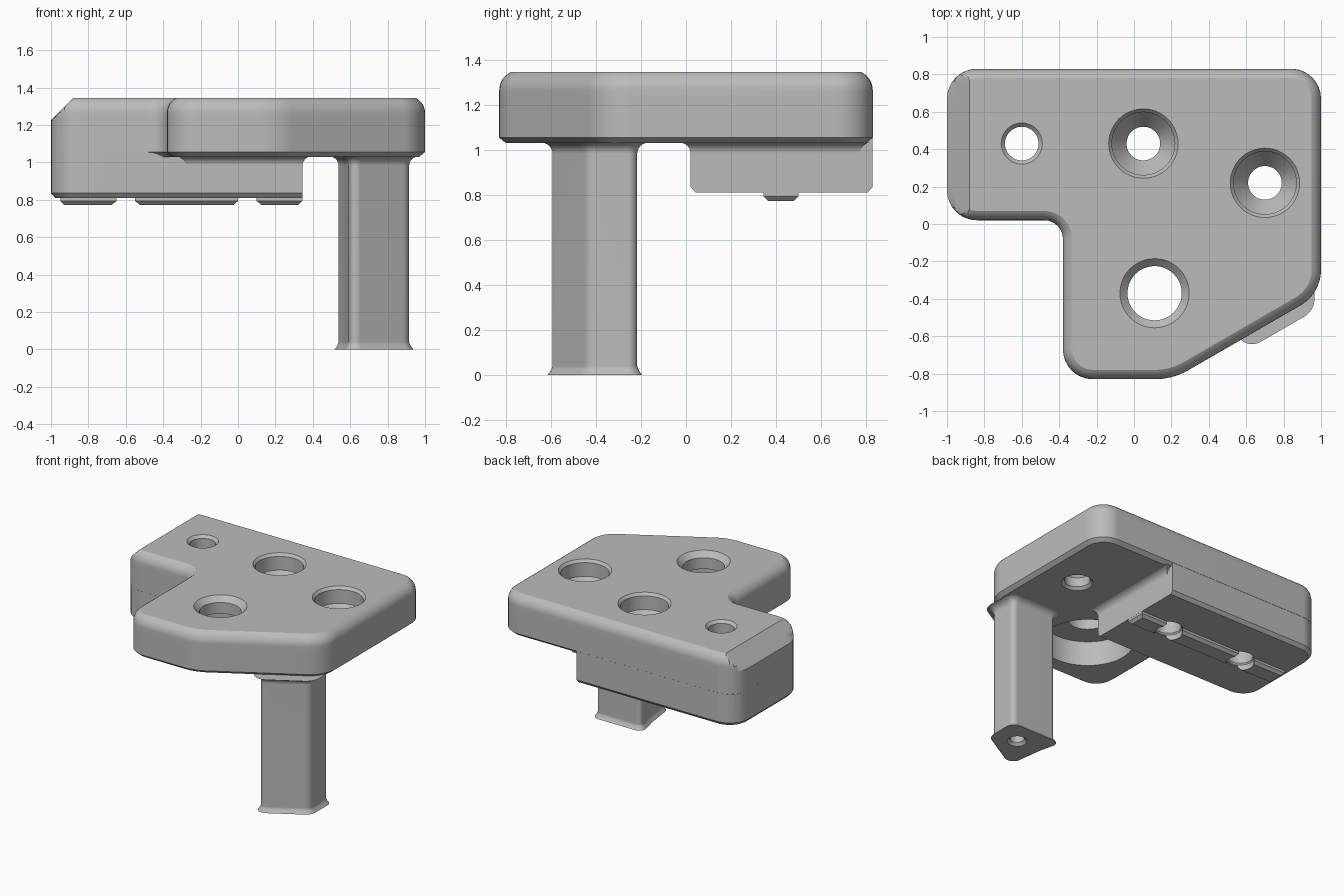
import bpy, bmesh
from math import sin, cos, pi, atan2, radians
from mathutils import Vector

cube = bpy.data.objects.get("Cube")
if cube:
    bpy.data.objects.remove(cube, do_unlink=True)

grey = bpy.data.materials.new("plain grey")
grey.use_nodes = True
COLOUR = (0.5, 0.5, 0.5, 1)
grey.diffuse_color = COLOUR
grey.node_tree.nodes["Principled BSDF"].inputs["Base Color"].default_value = COLOUR


def rounded(corners, steps=8):
    """Counter-clockwise (x, y, radius) corners -> list of (point, outward offset)."""
    out = []
    for i, (x, y, r) in enumerate(corners):
        v = Vector((x, y))
        a = (v - Vector(corners[i - 1][:2])).normalized()
        b = (Vector(corners[(i + 1) % len(corners)][:2]) - v).normalized()
        na, nb = Vector((a.y, -a.x)), Vector((b.y, -b.x))
        miter = (na + nb) / (1 + na.dot(nb))
        if r == 0:
            out.append((v, miter))
            continue
        turn = atan2(a.x * b.y - a.y * b.x, a.dot(b))
        s = 1 if turn > 0 else -1
        centre = v - miter * (s * r)
        start = atan2(na.y, na.x)
        for k in range(steps + 1):
            t = start + turn * k / steps
            n = Vector((cos(t), sin(t)))
            out.append((centre + n * (s * r), n))
    return out


def skin(name, rings):
    """Solid from stacked rings of points, capped at both ends."""
    bm = bmesh.new()
    loops = [[bm.verts.new(p) for p in ring] for ring in rings]
    n = len(loops[0])
    for lo, hi in zip(loops, loops[1:]):
        for i in range(n):
            j = (i + 1) % n
            bm.faces.new((lo[i], lo[j], hi[j], hi[i]))
    bm.faces.new(loops[0][::-1])
    bm.faces.new(loops[-1])
    mesh = bpy.data.meshes.new(name)
    bm.to_mesh(mesh)
    bm.free()
    mesh.materials.append(grey)
    obj = bpy.data.objects.new(name, mesh)
    bpy.context.collection.objects.link(obj)
    return obj


def loft(name, outline, profile, xmin=lambda z: -9):
    """Stack an outline along (inset, z) steps; xmin limits the left side by height."""
    return skin(name, [[(max((p - m * d).x, xmin(z)), (p - m * d).y, z)
                        for p, m in outline] for d, z in profile])


def bore(name, x, y, profile, sides=48):
    """Turned cutter from (radius, z) steps."""
    return skin(name, [[(x + r * cos(2 * pi * k / sides), y + r * sin(2 * pi * k / sides), z)
                        for k in range(sides)] for r, z in profile])


def cove(r, z):
    """Hollow fillet that flares outwards towards the top."""
    return [(-r * (1 - cos(t)), z + r * sin(t)) for t in (pi / 2 * k / 6 for k in range(7))]


TOP, UNDER, BLOCK = 1.345, 1.03, 0.81

# Top plate: chamfered below, rounded above, with a wide bevel on the left end
plate_line = rounded([(-1, 0.02, 0.16), (-0.38, 0.02, 0.1), (-0.38, -0.83, 0.16),
                      (0.207, -0.83, 0.36), (1, -0.372, 0.22), (1, 0.83, 0.16), (-1, 0.83, 0.16)])
edge = [(0.09 * (1 - cos(t)), TOP - 0.081 + 0.09 * sin(t))
        for t in (radians(64) * k / 6 for k in range(7))]
body = loft("bracket_body", plate_line,
            [(0.03, UNDER), (0, UNDER + 0.025), (0, 1.225)] + edge[:-1] + [(0.05, TOP)],
            xmin=lambda z: -1 + max(0, z - 1.225))

# Lower block under the back left
block_line = rounded([(-0.999, 0.021, 0.159), (0.345, 0.021, 0),
                      (0.345, 0.829, 0), (-0.999, 0.829, 0.159)])
block = loft("lower_block", block_line, [(0.022, BLOCK), (0, BLOCK + 0.025), (0, 1.15)])
# keep the inner end of the block square
for v in block.data.vertices:
    if v.co.x > 0.3:
        v.co.x = 0.345

# Fillet where the block meets the plate
fillet = loft("block_fillet", rounded([(-0.28, 0.0215, 0), (0.3445, 0.0215, 0),
                                       (0.3445, 0.77, 0), (-0.28, 0.77, 0)]),
              cove(0.05, 0.982))

# Locating rail beneath the block
rail = loft("locating_rail", rounded([(-0.95, 0.345, 0), (0.344, 0.345, 0),
                                      (0.344, 0.5, 0), (-0.95, 0.5, 0)]),
            [(0.02, 0.773), (0, 0.793), (0, 0.84)])

# Leg with a flared foot and a filleted top
leg = loft("leg", rounded([(0.53, -0.217, 0.03), (0.565, -0.36, 0.5), (0.6, -0.617, 0.04),
                           (0.915, -0.435, 0.06), (0.915, -0.217, 0.04)]),
           [(-0.022, 0), (-0.016, 0.008), (-0.005, 0.025), (0, 0.04)] + cove(0.05, 0.982))

# Hole cutters
lip = TOP - 0.02
rail_end = [(0.098, 0.7), (0.098, 0.815), (0.09, 0.825)]
sink = [(0.168, 1.22), (0.168, lip), (0.203, lip + 0.04)]
cutters = [
    bore("pin_hole", -0.6, 0.43, rail_end + [(0.09, lip), (0.13, lip + 0.04)]),
    bore("back_screw_hole", 0.05, 0.43, rail_end + [(0.09, 1.12)] + sink),
    bore("side_screw_hole", 0.7, 0.22,
         [(0.13, 1.01), (0.11, 1.03), (0.09, 1.05), (0.09, 1.12)] + sink),
    bore("front_hole", 0.11, -0.37,
         [(0.32, 0.9), (0.32, 1.22), (0.145, 1.22), (0.145, TOP - 0.04), (0.225, TOP + 0.04)]),
    bore("foot_hole", 0.75, -0.37, [(0.09, -0.02), (0.05, 0.02), (0.05, 0.3)]),
]

# Fuse the parts, then drill the holes
bpy.context.view_layer.objects.active = body
jobs = [(o, 'UNION') for o in (block, fillet, rail, leg)] + [(o, 'DIFFERENCE') for o in cutters]
for other, op in jobs:
    other.hide_render = True
    mod = body.modifiers.new(other.name, 'BOOLEAN')
    mod.operation, mod.solver, mod.object = op, 'EXACT', other
    bpy.ops.object.modifier_apply(modifier=mod.name)
    bpy.data.objects.remove(other, do_unlink=True)

# Smooth the curves and keep the edges crisp
for o in bpy.context.selected_objects:
    o.select_set(False)
body.select_set(True)
bpy.ops.object.shade_smooth_by_angle(angle=radians(22))
weighted = body.modifiers.new("even_shading", 'WEIGHTED_NORMAL')
weighted.keep_sharp = True
